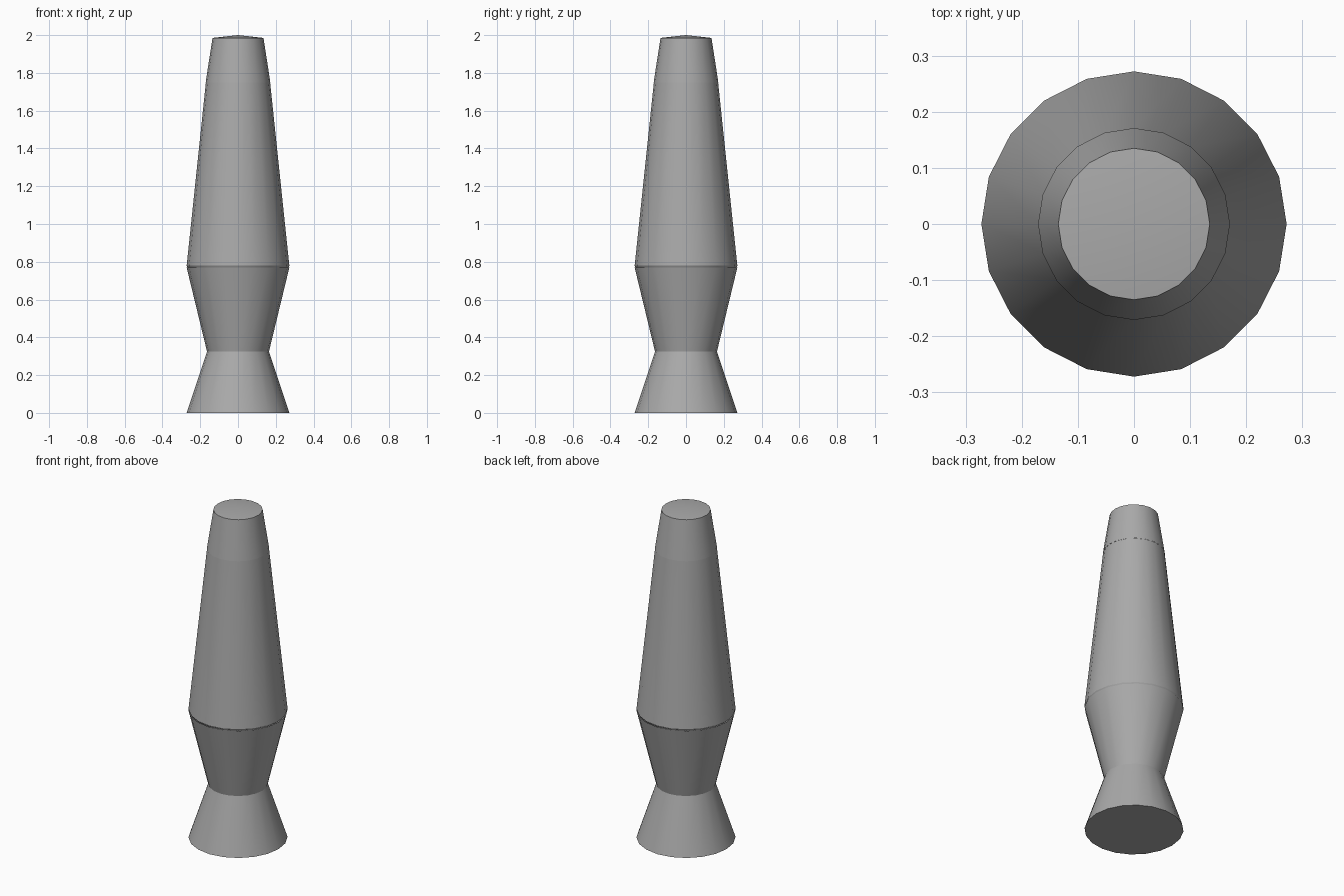
import bpy, bmesh, math

if "Cube" in bpy.data.objects:
    bpy.data.objects.remove(bpy.data.objects["Cube"])

SIDES = 20


def make_material(name, colour):
    mat = bpy.data.materials.new(name)
    mat.use_nodes = True
    mat.diffuse_color = colour
    mat.node_tree.nodes["Principled BSDF"].inputs["Base Color"].default_value = colour
    return mat


def lathe(name, profile, mat):
    """Revolve (radius, height) points; a zero radius closes to a point."""
    bm = bmesh.new()
    rings = []
    for r, z in profile:
        if r == 0:
            rings.append([bm.verts.new((0, 0, z))] * SIDES)
        else:
            steps = [math.tau * i / SIDES for i in range(SIDES)]
            rings.append([bm.verts.new((r * math.cos(a), r * math.sin(a), z)) for a in steps])
    for low, high in zip(rings, rings[1:]):
        for i in range(SIDES):
            j = (i + 1) % SIDES
            corners = [low[i], low[j], high[j], high[i]]
            bm.faces.new(list(dict.fromkeys(corners)))
    bmesh.ops.recalc_face_normals(bm, faces=bm.faces)
    mesh = bpy.data.meshes.new(name)
    bm.to_mesh(mesh)
    bm.free()
    mesh.materials.append(mat)
    obj = bpy.data.objects.new(name, mesh)
    bpy.context.collection.objects.link(obj)
    bpy.ops.object.select_all(action="DESELECT")
    obj.select_set(True)
    bpy.context.view_layer.objects.active = obj
    bpy.ops.object.shade_smooth_by_angle(angle=math.radians(30))
    return obj


grey = make_material("grey", (0.4, 0.4, 0.4, 1))

# Hourglass stand, closed underneath
lathe("base", [(0, 0), (0.272, 0), (0.164, 0.325), (0.272, 0.77)], grey)
# Tapered vessel with a short upright lip
lathe("glass", [(0.266, 0.768), (0.272, 0.78), (0.27, 0.797), (0.17, 1.75)], grey)
# Slightly domed cap
lathe("cap", [(0.171, 1.75), (0.162, 1.81), (0.135, 1.985), (0, 2.0)], grey)
